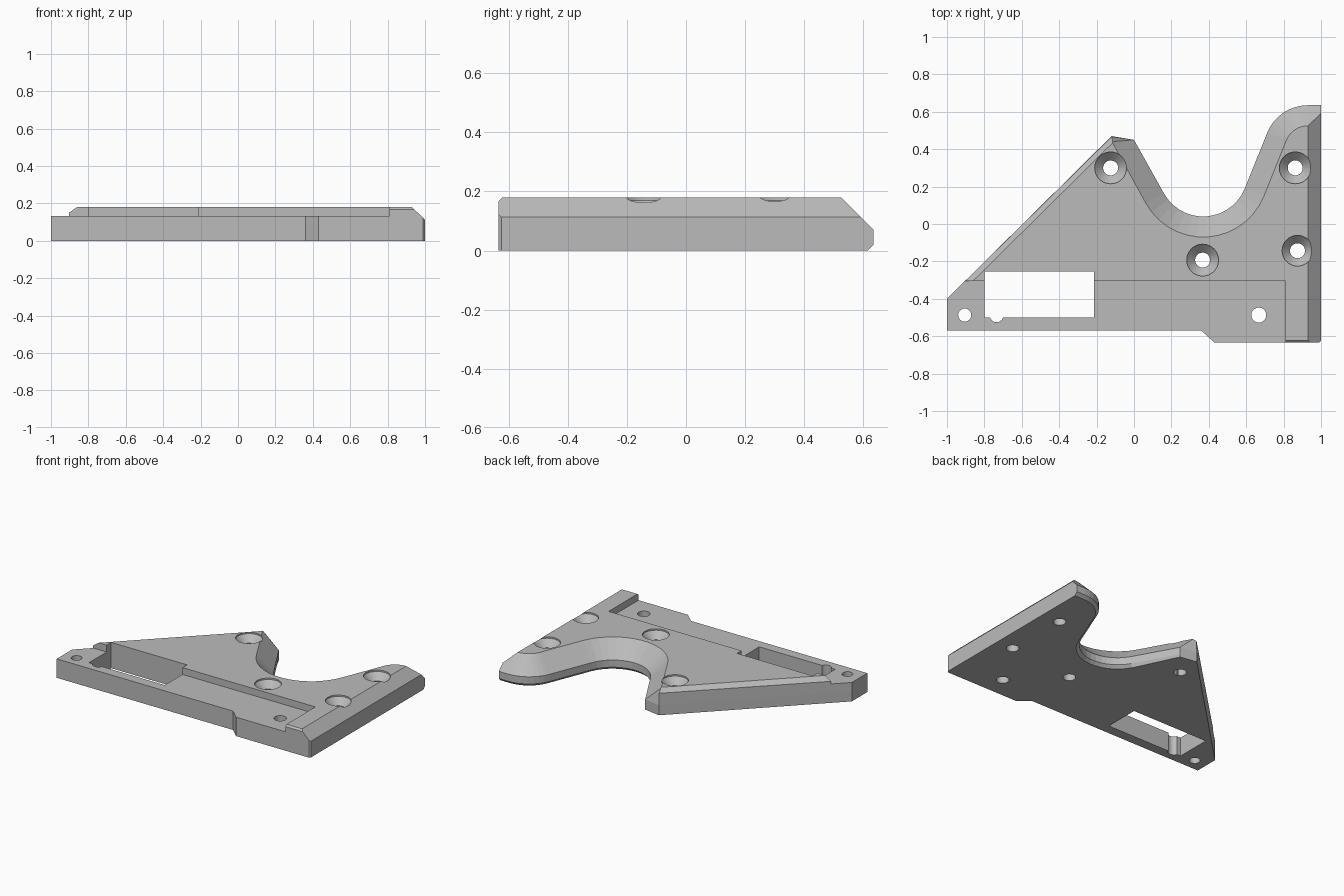
import bpy, bmesh
from math import cos, sin, radians
from mathutils import Vector

if "Cube" in bpy.data.objects:
    bpy.data.objects.remove(bpy.data.objects["Cube"])

grey = bpy.data.materials.new("plain grey")
grey.diffuse_color = (0.5, 0.5, 0.5, 1)
grey.use_nodes = True
grey.node_tree.nodes["Principled BSDF"].inputs["Base Color"].default_value = grey.diffuse_color
TOP = 0.18


def loft(bm, rings):
    """Closed solid through a stack of equal-length point rings."""
    vs = [[bm.verts.new(p) for p in r] for r in rings]
    n = len(vs[0])
    for a, b in zip(vs, vs[1:]):
        for i in range(n):
            j = (i + 1) % n
            bm.faces.new((a[i], a[j], b[j], b[i]))
    bm.faces.new(vs[0][::-1])
    bm.faces.new(vs[-1])


def finish(bm, name):
    bmesh.ops.recalc_face_normals(bm, faces=bm.faces[:])
    me = bpy.data.meshes.new(name)
    bm.to_mesh(me)
    bm.free()
    ob = bpy.data.objects.new(name, me)
    me.materials.append(grey)
    bpy.context.collection.objects.link(ob)
    return ob


def arc(cx, cy, r, a0, a1, n):
    for i in range(n + 1):
        a = radians(a0 + (a1 - a0) * i / n)
        yield (cx + r * cos(a), cy + r * sin(a))


def ring(z, off):
    """Plate outline; only the curved rear edge moves inward by off."""
    k = off / 0.11 if off > 0.05 else 0
    pts = [(-1, -0.57), (0.36, -0.57), (0.43, -0.634), (0.99, -0.634), (1, -0.624),
           (1, 0.635 - off)]
    pts += arc(0.93, 0.40, 0.235 - off, 90, 158.1, 8)        # rounded lobe
    pts += list(arc(0.37, 0.28, 0.24 + off, 209, 338.1, 14))[::-1]  # bay
    pts += [(-0.118 * k, 0.45 - 0.01 * k), (-0.12, 0.47 - 0.004 * k), (-1, -0.40)]
    return [(x, y, z) for x, y in pts]


# plate with sloped rear edge
bm = bmesh.new()
loft(bm, [ring(0, 0.02), ring(0.02, 0), ring(0.07, 0), ring(TOP, 0.11)])

# straight chamfers: right side, left diagonal, front lip
d = Vector((-0.87, 0.88, 0)).normalized()
cuts = [((1, 0, 0.113), (0.067, 0, 0.07)),
        ((-1, -0.40, 0.15), d + Vector((0, 0, 1))),
        ((0, -0.634, 0.168), (0, -1, 1))]
for co, no in cuts:
    res = bmesh.ops.bisect_plane(bm, geom=bm.verts[:] + bm.edges[:] + bm.faces[:],
                                 plane_co=co, plane_no=Vector(no).normalized(),
                                 clear_outer=True, dist=1e-5)
    bmesh.ops.holes_fill(bm, edges=[e for e in bm.edges if e.is_boundary], sides=0)
plate = finish(bm, "bracket_plate")


def cut(ob):
    ob.hide_render = True
    m = plate.modifiers.new("cut", 'BOOLEAN')
    m.operation, m.solver, m.object = 'DIFFERENCE', 'EXACT', ob
    bpy.context.view_layer.objects.active = plate
    bpy.ops.object.modifier_apply(modifier=m.name)
    bpy.data.objects.remove(ob)


def box_cut(x0, x1, y0, y1, z0, z1):
    b = bmesh.new()
    loft(b, [[(x0, y0, z), (x1, y0, z), (x1, y1, z), (x0, y1, z)] for z in (z0, z1)])
    cut(finish(b, "cutter"))


def round_cut(x, y, profile):
    b = bmesh.new()
    loft(b, [[(px, py, z) for px, py in list(arc(x, y, r, 0, 360, 32))[:-1]]
             for r, z in profile])
    cut(finish(b, "cutter"))


# front step and rectangular window
box_cut(-1.2, 0.81, -0.9, -0.305, 0.132, 0.4)
box_cut(-0.80, -0.215, -0.50, -0.255, -0.1, 0.5)

# plain holes and window notch
for x, y, r in [(-0.905, -0.487, 0.035), (0.667, -0.487, 0.04), (-0.735, -0.488, 0.037)]:
    round_cut(x, y, [(r, -0.1), (r, 0.4)])

# countersunk screw holes
for x, y, r in [(-0.125, 0.30, 0.085), (0.367, -0.193, 0.085),
                (0.862, 0.30, 0.085), (0.874, -0.143, 0.082)]:
    round_cut(x, y, [(0.04, -0.1), (0.04, 0.125), (r, 0.17), (r, 0.4)])
